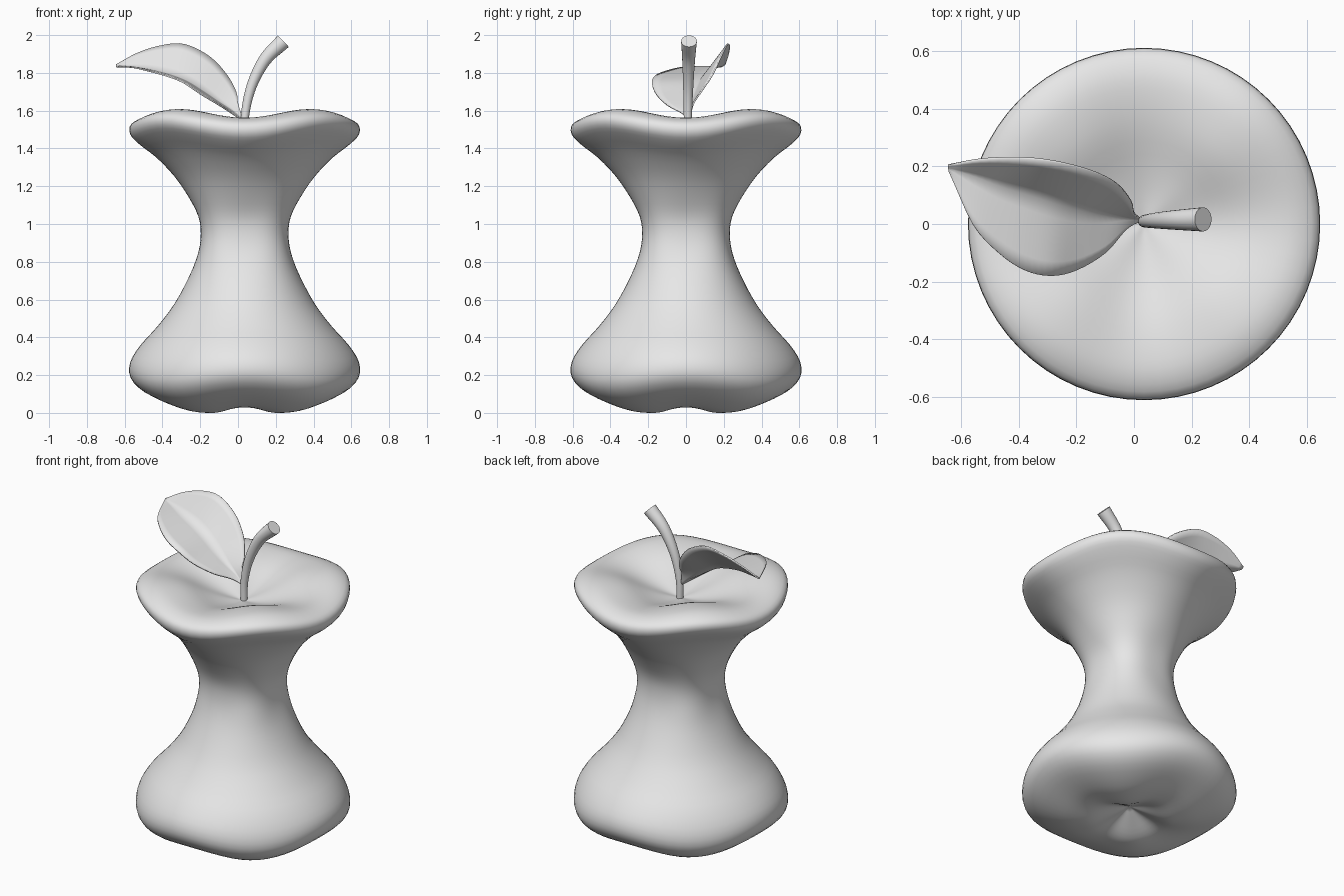
import bpy, bmesh, math
from mathutils import Vector

if "Cube" in bpy.data.objects:
    bpy.data.objects.remove(bpy.data.objects["Cube"])

grey = bpy.data.materials.new("plain grey")
grey.diffuse_color = (0.8, 0.8, 0.8, 1)
grey.use_nodes = True
grey.node_tree.nodes["Principled BSDF"].inputs["Base Color"].default_value = grey.diffuse_color


def smooth_path(points, steps):
    """Catmull-Rom samples through points of any dimension."""
    pts = [Vector(p) for p in points]
    pts = [2 * pts[0] - pts[1]] + pts + [2 * pts[-1] - pts[-2]]
    out = []
    for i in range(1, len(pts) - 2):
        a, b, c, d = pts[i - 1:i + 3]
        for k in range(steps):
            t = k / steps
            out.append(0.5 * (2 * b + (c - a) * t + (2 * a - 5 * b + 4 * c - d) * t * t
                              + (3 * b - a - 3 * c + d) * t ** 3))
    return out + [pts[-2]]


def finish(bm, name):
    bmesh.ops.recalc_face_normals(bm, faces=bm.faces)
    me = bpy.data.meshes.new(name)
    bm.to_mesh(me)
    bm.free()
    ob = bpy.data.objects.new(name, me)
    bpy.context.collection.objects.link(ob)
    me.materials.append(grey)
    return ob


def shade(ob, angle):
    bpy.ops.object.select_all(action='DESELECT')
    ob.select_set(True)
    bpy.context.view_layer.objects.active = ob
    bpy.ops.object.shade_smooth_by_angle(angle=math.radians(angle))


# Eaten core: revolved profile (radius, height, diagonal lift, diagonal swell)
profile = [
    (0, .10, 0, 0), (.10, .07, -.02, 0), (.20, .037, -.03, 0), (.28, .03, -.03, 0),
    (.39, .05, -.035, 0), (.53, .11, -.04, 0), (.603, .185, -.04, 0), (.605, .27, -.03, 0),
    (.55, .36, -.01, 0), (.46, .46, 0, 0), (.37, .58, 0, 0), (.29, .73, 0, .01),
    (.245, .85, 0, .02), (.232, .95, 0, .02), (.245, 1.04, 0, .02), (.295, 1.14, 0, .01),
    (.37, 1.25, .01, 0), (.465, 1.35, .03, 0), (.555, 1.42, .045, 0), (.606, 1.475, .05, 0),
    (.60, 1.53, .045, 0), (.53, 1.56, .045, 0), (.44, 1.56, .045, 0), (.33, 1.54, .04, 0),
    (.20, 1.50, .02, 0), (.10, 1.475, .01, 0), (0, 1.46, 0, 0)]
SEG = 64
bm = bmesh.new()
path = smooth_path(profile, 3)
rings = []
for r, z, lift, swell in path[1:-1]:
    ring = []
    for i in range(SEG):
        a = 2 * math.pi * i / SEG
        w = (1 - math.cos(4 * a)) / 2
        rad = r + swell * w
        ring.append(bm.verts.new((.035 + rad * math.cos(a), rad * math.sin(a), z + lift * w)))
    rings.append(ring)
ends = [bm.verts.new((.035, 0, path[k][1])) for k in (0, -1)]
for i in range(SEG):
    j = (i + 1) % SEG
    for lo, hi in zip(rings, rings[1:]):
        bm.faces.new((lo[i], lo[j], hi[j], hi[i]))
    bm.faces.new((ends[0], rings[0][j], rings[0][i]))
    bm.faces.new((ends[1], rings[-1][i], rings[-1][j]))
shade(finish(bm, "apple_core"), 60)

# Stem: bent tapered tube (x, y, z, radius)
stem = smooth_path([(.035, .01, 1.44, .02), (.038, .01, 1.58, .022), (.072, .012, 1.73, .027),
                    (.143, .014, 1.87, .034), (.24, .016, 1.968, .042)], 6)
bm = bmesh.new()
rings = []
for k, p in enumerate(stem):
    t = (stem[min(k + 1, len(stem) - 1)] - stem[max(k - 1, 0)]).to_3d().normalized()
    side = Vector((0, 1, 0))
    up = t.cross(side).normalized()
    rings.append([bm.verts.new(p.to_3d() + p[3] * (side * math.cos(a) + up * math.sin(a)))
                  for a in (2 * math.pi * i / 20 for i in range(20))])
for lo, hi in zip(rings, rings[1:]):
    for i in range(20):
        j = (i + 1) % 20
        bm.faces.new((lo[i], lo[j], hi[j], hi[i]))
bm.faces.new(rings[0])
bm.faces.new(rings[-1])
shade(finish(bm, "stem"), 40)

# Leaf: two halves lofted from front edge to midrib to back edge
front = [(.02, .012, 1.55), (-.03, -.02, 1.585), (-.1, -.1, 1.63), (-.2, -.16, 1.69),
         (-.29, -.18, 1.75), (-.38, -.16, 1.785), (-.47, -.1, 1.81), (-.56, 0, 1.83),
         (-.643, .185, 1.832)]
mid = [(.02, .016, 1.56), (-.03, .022, 1.60), (-.1, .03, 1.645), (-.18, .045, 1.70),
       (-.27, .07, 1.755), (-.36, .1, 1.79), (-.46, .13, 1.815), (-.55, .165, 1.83),
       (-.645, .195, 1.838)]
back = [(.02, .02, 1.57), (0, .04, 1.64), (-.01, .08, 1.70), (-.06, .14, 1.79),
        (-.15, .185, 1.885), (-.28, .218, 1.95), (-.4, .23, 1.945), (-.53, .225, 1.905),
        (-.645, .205, 1.842)]
bm = bmesh.new()
rows = []
for f, m, b in zip(*(smooth_path(rail, 4) for rail in (front, mid, back))):
    row = [f.lerp(m, k / 5) for k in range(5)] + [m.lerp(b, k / 5) for k in range(6)]
    rows.append([bm.verts.new(p) for p in row])
for lo, hi in zip(rows, rows[1:]):
    for i in range(10):
        bm.faces.new((lo[i], lo[i + 1], hi[i + 1], hi[i]))
leaf = finish(bm, "leaf")
shade(leaf, 75)
solid = leaf.modifiers.new("thickness", 'SOLIDIFY')
solid.thickness = .008
solid.offset = 0
